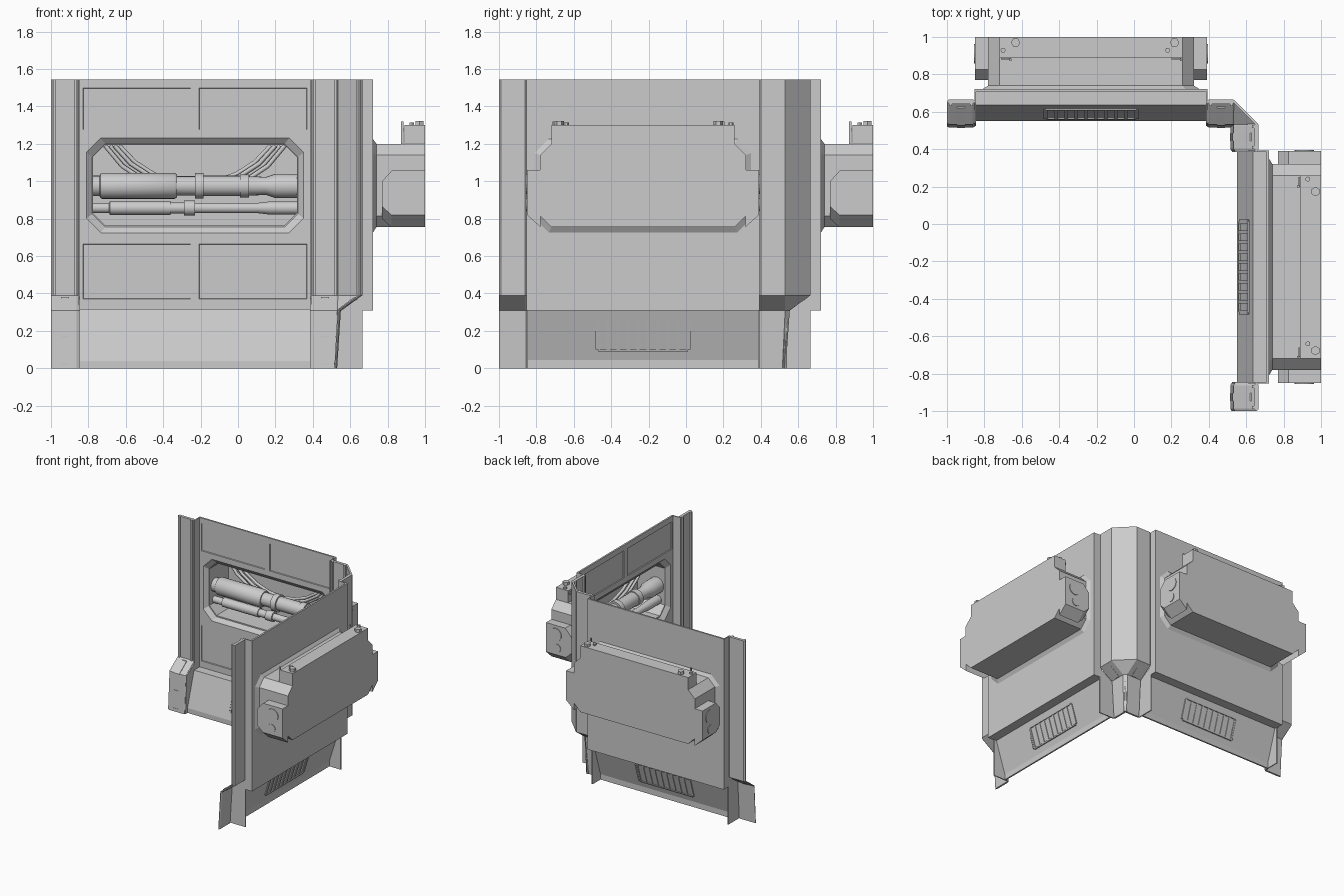
import bpy, bmesh, math
from mathutils import Matrix, Vector

if "Cube" in bpy.data.objects:
    bpy.data.objects.remove(bpy.data.objects["Cube"])

# Each wall is built in local space: x along the wall (centred), y depth, z up
parts = []


def loft(name, rings, keep=True):
    """Solid skinned through rings of equal point count, capped at both ends."""
    bm = bmesh.new()
    vs = [[bm.verts.new(p) for p in r] for r in rings]
    n = len(rings[0])
    for a, b in zip(vs, vs[1:]):
        for i in range(n):
            bm.faces.new((a[i], a[(i + 1) % n], b[(i + 1) % n], b[i]))
    bm.faces.new(vs[0])
    bm.faces.new(vs[-1])
    bmesh.ops.recalc_face_normals(bm, faces=bm.faces)
    me = bpy.data.meshes.new(name)
    bm.to_mesh(me)
    bm.free()
    ob = bpy.data.objects.new(name, me)
    bpy.context.collection.objects.link(ob)
    if keep:
        parts.append(ob)
    return ob


def box(name, x0, x1, y0, y1, z0, z1, keep=True):
    return loft(name, [[(x0, y0, z), (x1, y0, z), (x1, y1, z), (x0, y1, z)] for z in (z0, z1)], keep)


def octagon(hw, z0, z1, c, y):
    return [(x, y, z) for x, z in ((-hw + c, z0), (hw - c, z0), (hw, z0 + c), (hw, z1 - c),
                                   (hw - c, z1), (-hw + c, z1), (-hw, z1 - c), (-hw, z0 + c))]


def cut(ob, *cutters):
    for c in cutters:
        m = ob.modifiers.new("cut", 'BOOLEAN')
        m.operation, m.solver, m.object = 'DIFFERENCE', 'EXACT', c
    dg = bpy.context.evaluated_depsgraph_get()
    dg.update()
    me = bpy.data.meshes.new_from_object(ob.evaluated_get(dg))
    ob.modifiers.clear()
    ob.data = me


def disc(name, centre, r, h, axis='Z', n=6):
    """Short prism standing on centre and growing along an axis."""
    ring = [(r * math.cos(2 * math.pi * i / n), r * math.sin(2 * math.pi * i / n)) for i in range(n)]
    put = (lambda a, b, t: (a, b, t)) if axis == 'Z' else (lambda a, b, t: (t, a, b))
    return loft(name, [[Vector(centre) + Vector(put(a, b, t)) for a, b in ring] for t in (0, h)])


def pipe(name, y, z, steps, n=20):
    """Round pipe along x, steps are (x, radius)."""
    ob = loft(name, [[(x, y + r * math.cos(2 * math.pi * i / n), z + r * math.sin(2 * math.pi * i / n))
                      for i in range(n)] for x, r in steps])
    bpy.ops.object.select_all(action='DESELECT')
    ob.select_set(True)
    bpy.context.view_layer.objects.active = ob
    bpy.ops.object.shade_smooth_by_angle(angle=math.radians(35))


# Wall panel: thin sheet with a sloped skirt, a ledge and an upright upper sheet
profile = [(.55, 0), (.55, .04), (.635, .318), (.708, .318), (.708, 1.545), (.722, 1.545), (.722, .308),
           (.645, .308), (.562, .045), (.562, 0)]
wall = loft("wall_panel", [[(x, y, z) for y, z in profile] for x in (-.62, .62)])

# Window opening with bevelled edge, four recessed panels
opening = loft("opening_cutter", [octagon(.59, .715, 1.24, .08, .70), octagon(.55, .755, 1.2, .07, .735)], False)
cavity = loft("cavity_cutter", [octagon(.545, .765, 1.195, .065, y) for y in (.70, .985)], False)
cutters = [opening]
for x0, x1 in ((-.60, -.022), (.022, .60)):
    for z0, z1 in ((.37, .665), (1.275, 1.5)):
        cutters.append(loft("panel_cutter", [[(x0 + d, y, z0 + d), (x1 - d, y, z0 + d), (x1 - d, y, z1 - d),
                                              (x0 + d, y, z1 - d)] for y, d in ((.70, -.002), (.715, .003))], False))
cut(wall, *cutters)

# Rear flange and equipment housing
flange = loft("housing_flange", [octagon(.59, .715, 1.235, .08, .715), octagon(.55, .755, 1.2, .06, .74)])
cut(flange, opening, cavity)
housing = loft("rear_housing", [octagon(.55, .755, 1.2, .06, y) for y in (.735, 1.0)])
cut(housing, cavity)
box("housing_top", -.49, .49, .89, 1.0, 1.197, 1.3)

for s in (-1, 1):
    # Side lobe with two round ports
    rings = []
    for x, low in ((.548, .755), (.62, .82)):
        rings.append([(s * x, y, z) for y, z in ((1.0, low), (.82, low), (.77, low + .045),
                                                 (.77, 1.0), (.825, 1.06), (1.0, 1.06))])
    loft("side_lobe", rings)
    disc("upper_port", (s * .615, .91, .985), .052, s * .01, 'X', 16)
    disc("lower_port", (s * .615, .90, .875), .035, s * .01, 'X', 16)

    # Skirt end fin and upright return between pillar and panel
    loft("skirt_fin", [[(s * x, y, z) for y, z in ((.525, 0), (.665, 0), (.665, .385), (.54, .31))]
                       for x in (.614, .622)])
    box("panel_return", s * .618 - .004, s * .618 + .004, .642, .722, .31, 1.545)

    # Thin pillar sheet with a foot stepping forward
    rings = []
    for z, f, b in ((0, .515, .53), (.31, .532, .55), (.39, .642, .665), (1.545, .642, .665)):
        c = (b - f) * .4
        rings.append([(s * .695 + x, y, z) for x, y in
                      ((-.075, b - c), (-.075, f + c), (-.062, f), (.062, f), (.075, f + c), (.075, b - c),
                       (.065, b), (-.065, b))])
    loft("pillar", rings)
    # Raised pillar edge strips and foot details
    for e in (-1, 1):
        x = s * .695 + e * .055
        box("pillar_strip", x - .008, x + .008, .632, .65, .39, 1.545)
    loft("foot_block", [[(s * .695 - .022, y, z), (s * .695 + .022, y, z), (s * .695 + .022, y + .03, z),
                         (s * .695 - .022, y + .03, z)] for y, z in ((.526, .31), (.62, .38))])
    for z in (.02, .165):
        box("foot_notch", s * .695 - .022, s * .695 + .022, .513 + z * .055, .53, z, z + .008)

    # Bolts and small aerials on the housing
    disc("large_bolt", (s * .425 + .022, .97, 1.295), .025, .028)
    disc("small_bolt", (s * .44 - .03, .93, 1.295), .014, .02)
    box("aerial", s * .455 + .02, s * .455 + .03, .872, .885, 1.195, 1.32)
    box("aerial_arm", s * .455 - .025, s * .455 + .025, .88, .887, 1.265, 1.285)

# Vent slats, backing and frame following the skirt slope
slope = .085 / .278


def skirt_bar(name, x0, x1, z0, z1, out, back):
    def y(z):
        return .55 + (z - .04) * slope
    loft(name, [[(x0, y(z) - out, z), (x1, y(z) - out, z), (x1, y(z) + back, z), (x0, y(z) + back, z)]
                for z in (z0, z1)])


for i in range(10):
    x = -.2385 + i * .053
    skirt_bar("vent_slat", x - .009, x + .009, .1, .26, .006, .017)
for z in (.09, .252):
    skirt_bar("vent_frame_rail", -.24, .24, z, z + .01, .008, .02)
for s in (-1, 1):
    skirt_bar("vent_frame_side", s * .247 - .006, s * .247 + .006, .1, .25, .008, .02)

# Pipes inside the window
pipe("main_pipe", .81, .975, [(-.55, .055), (-.51, .055), (-.505, .065), (-.495, .07), (-.11, .07), (-.095, .06),
     (-.095, .052), (0, .052), (0, .068), (.045, .068), (.045, .055), (.24, .055), (.24, .062), (.29, .062),
     (.29, .052), (.38, .048), (.43, .065), (.55, .065)])
pipe("lower_pipe", .80, .857, [(-.55, .027), (-.46, .027), (-.455, .037), (-.13, .037), (-.13, .03), (-.06, .03),
     (-.06, .04), (0, .04), (0, .028), (.34, .028), (.40, .035), (.55, .035)])

# Hanging cables
for i in range(4):
    cu = bpy.data.curves.new("hanging_cable", 'CURVE')
    cu.dimensions, cu.bevel_depth, cu.bevel_resolution, cu.resolution_u = '3D', .012, 2, 8
    sp = cu.splines.new('BEZIER')
    sp.bezier_points.add(1)
    w, y = .48 - i * .025, .87 + .02 * (i % 2)
    for p, s in zip(sp.bezier_points, (-1, 1)):
        p.handle_left_type = p.handle_right_type = 'FREE'
        p.co = (s * w, y, 1.19)
        p.handle_left = p.handle_right = (s * (w - .2), y, .86 + .02 * i)
    ob = bpy.data.objects.new("hanging_cable", cu)
    bpy.context.collection.objects.link(ob)
    parts.append(ob)

# Remove cutters
for c in cutters + [cavity]:
    bpy.data.objects.remove(c)

# Place the back wall and its turned copy as the side wall
for ob in parts:
    twin = ob.copy()
    twin.name = "side_" + ob.name
    bpy.context.collection.objects.link(twin)
    ob.matrix_world = Matrix.Translation((-.23, 0, 0))
    twin.matrix_world = Matrix.Translation((0, -.23, 0)) @ Matrix.Rotation(-math.pi / 2, 4, 'Z')

# Thin corner sheet joining the two walls, stepping in to the feet
loft("corner_post", [[(a, b, z), (a, c, z), (c, a, z), (b, a, z)] for z, a, b, c in
                     ((0, .515, .533, .517), (.31, .53, .555, .535), (.39, .535, .665, .645),
                      (1.545, .535, .665, .645))])
